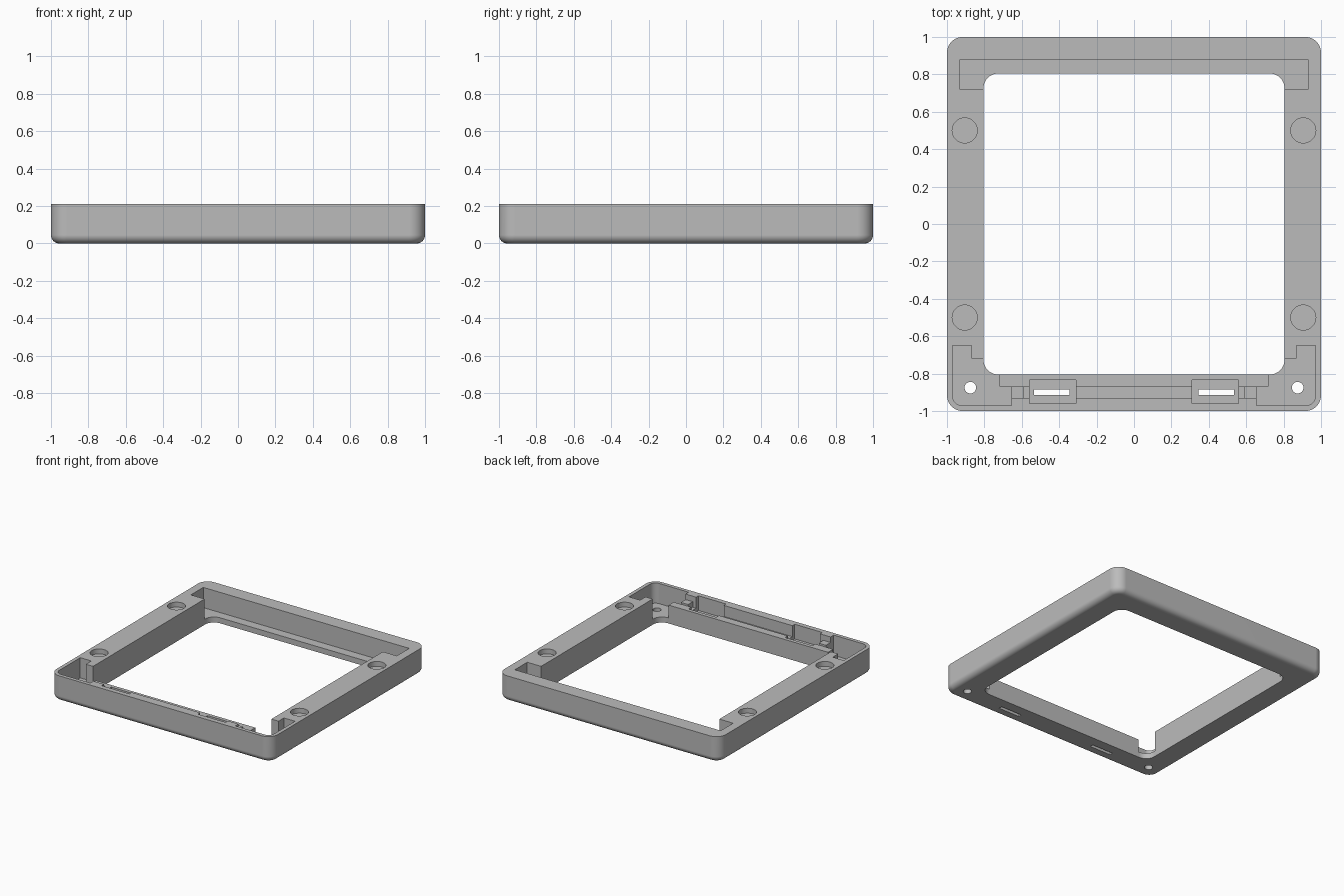
import bpy, bmesh, math

cube = bpy.data.objects.get("Cube")
if cube:
    bpy.data.objects.remove(cube, do_unlink=True)

HEIGHT = 0.21
ABOVE = 0.3     # cutter top, clear of the rim
FLOOR = 0.045   # floor of the deep pockets

grey = bpy.data.materials.new("plain grey")
grey.use_nodes = True
colour = (0.5, 0.5, 0.5, 1)
grey.diffuse_color = colour
grey.node_tree.nodes["Principled BSDF"].inputs["Base Color"].default_value = colour


def arc(cx, cy, r, start, end, steps):
    return [(cx + r * math.cos(start + (end - start) * i / steps),
             cy + r * math.sin(start + (end - start) * i / steps)) for i in range(steps + 1)]


def rounded_square(half, r, steps=10):
    c = half - r
    pts = []
    for i, (sx, sy) in enumerate([(1, 1), (-1, 1), (-1, -1), (1, -1)]):
        a = i * math.pi / 2
        pts += arc(sx * c, sy * c, r, a, a + math.pi / 2, steps)
    return pts


def rect(x0, x1, y0, y1):
    return [(x0, y0), (x1, y0), (x1, y1), (x0, y1)]


def circle(x, y, r):
    return arc(x, y, r, 0, 2 * math.pi, 40)[:-1]


def stack(name, layers):
    """Closed solid from matching outlines, given as (points, z) from the bottom up."""
    bm = bmesh.new()
    rings = [[bm.verts.new((x, y, z)) for x, y in pts] for pts, z in layers]
    n = len(rings[0])
    for low, high in zip(rings, rings[1:]):
        for i in range(n):
            j = (i + 1) % n
            bm.faces.new((low[i], low[j], high[j], high[i]))
    bm.faces.new(rings[0][::-1])
    bm.faces.new(rings[-1])
    bmesh.ops.recalc_face_normals(bm, faces=bm.faces)
    mesh = bpy.data.meshes.new(name)
    bm.to_mesh(mesh)
    bm.free()
    mesh.materials.append(grey)
    obj = bpy.data.objects.new(name, mesh)
    bpy.context.collection.objects.link(obj)
    return obj


# Solid block with rounded corners and a rounded bottom edge
layers = []
fillet = 0.045
for k in range(9):
    a = k / 8 * math.pi / 2
    inset = fillet * (1 - math.sin(a))
    layers.append((rounded_square(1 - inset, 0.085 - inset), fillet * (1 - math.cos(a))))
layers.append((rounded_square(1, 0.085), HEIGHT))
frame = stack("frame", layers)
bpy.context.view_layer.objects.active = frame
frame.select_set(True)


def cut(pts, z0, z1=ABOVE):
    tool = stack("cutter", [(pts, z0), (pts, z1)])
    tool.hide_render = True
    mod = frame.modifiers.new("cut", "BOOLEAN")
    mod.operation = "DIFFERENCE"
    mod.solver = "EXACT"
    mod.object = tool
    bpy.ops.object.modifier_apply(modifier=mod.name)
    bpy.data.objects.remove(tool, do_unlink=True)


# Window and the back pocket that opens into it
cut(rounded_square(0.805, 0.08), -0.1)
cut(rect(-0.93, 0.93, 0.72, 0.88), FLOOR)

# Lowered front bar and the groove behind the front rim
cut(rect(-0.725, 0.725, -0.87, -0.75), 0.15)
cut(rect(-0.67, 0.67, -0.93, -0.865), 0.165)
cut(rect(-0.59, 0.59, -0.93, -0.87), 0.12)

for s in (-1, 1):
    # Stepped corner pocket with a screw hole
    corner = [(0.655, -0.97), (0.655, -0.87), (0.72, -0.87), (0.72, -0.72),
              (0.87, -0.72), (0.87, -0.65), (0.97, -0.65)]
    corner += arc(0.92, -0.92, 0.05, 0, -math.pi / 2, 8)
    cut([(s * x, y) for x, y in corner], FLOOR)
    cut(circle(s * 0.875, -0.875, 0.031), -0.1)
    # Latch pocket with a slot through the floor
    cut(rect(*sorted((s * 0.31, s * 0.56)), -0.96, -0.835), 0.09)
    cut(rect(*sorted((s * 0.345, s * 0.535)), -0.914, -0.886), -0.1)
    # Shallow round recesses on the side bars
    for y in (-0.5, 0.5):
        cut(circle(s * 0.905, y, 0.067), HEIGHT - 0.04)

bpy.ops.object.shade_smooth_by_angle(angle=math.radians(30))
weighted = frame.modifiers.new("even shading", "WEIGHTED_NORMAL")
weighted.keep_sharp = True
